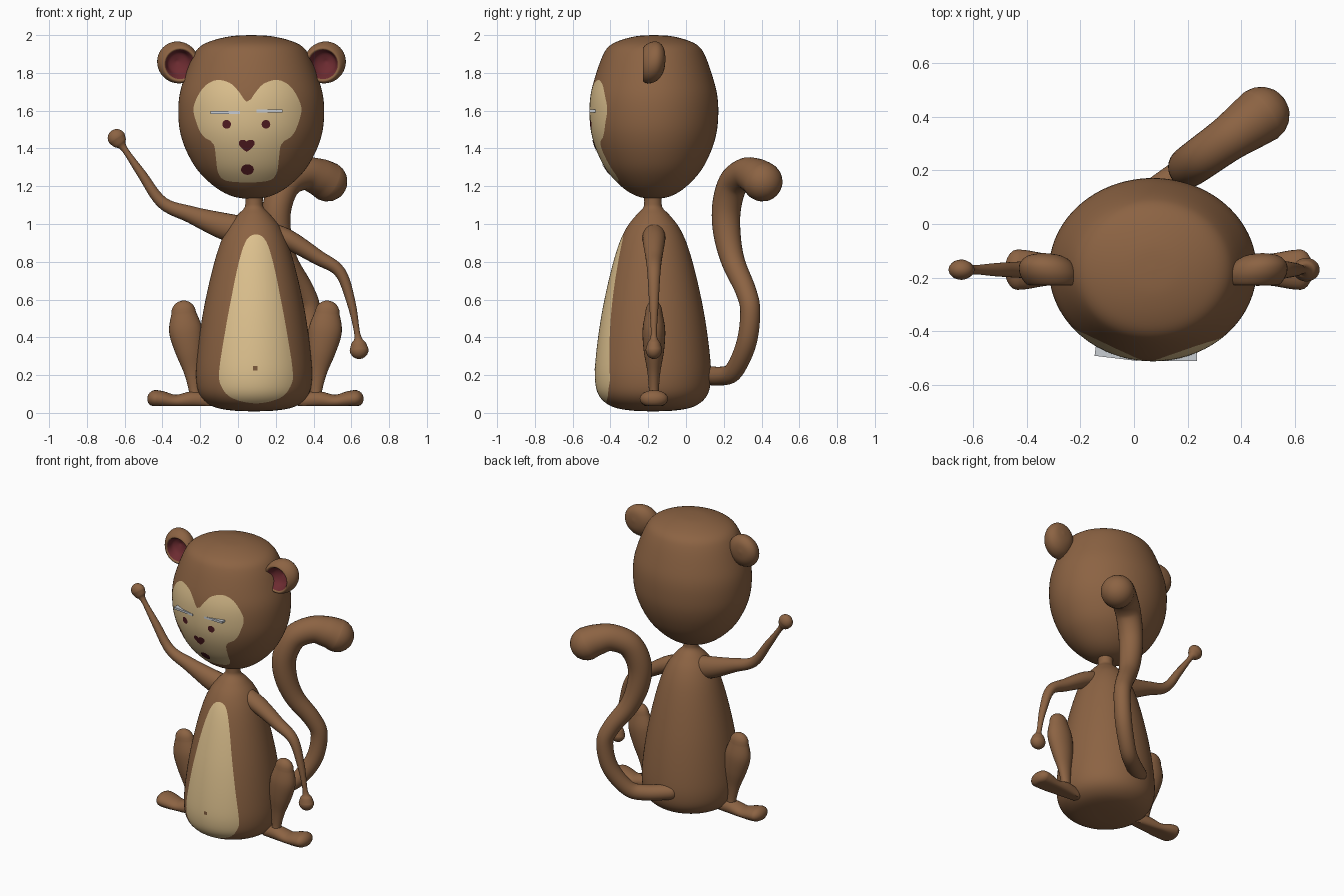
import bpy, bmesh, math
from mathutils import Vector, Matrix
from mathutils.bvhtree import BVHTree

if "Cube" in bpy.data.objects:
    bpy.data.objects.remove(bpy.data.objects["Cube"])


def material(name, *rgb):
    m = bpy.data.materials.new(name)
    m.diffuse_color = (*rgb, 1)
    m.use_nodes = True
    m.node_tree.nodes["Principled BSDF"].inputs["Base Color"].default_value = m.diffuse_color
    return m


BROWN = material("brown fur", 0.262, 0.125, 0.056)
TAN = material("tan skin", 0.72, 0.53, 0.27)
EAR = material("inner ear red", 0.15, 0.024, 0.03)
DARK = material("dark maroon", 0.085, 0.012, 0.016)
GREY = material("pale grey", 0.58, 0.61, 0.65)
NAVEL = material("navel brown", 0.2, 0.1, 0.045)
YC = -0.17  # depth of the body's middle


def spline(pts, n=5, closed=False):
    """Catmull-Rom curve through points of any dimension."""
    pts = [Vector(p) for p in pts]
    c, out = len(pts), []
    get = (lambda i: pts[i % c]) if closed else (lambda i: pts[max(0, min(c - 1, i))])
    for i in range(c if closed else c - 1):
        a, b, d, e = get(i - 1), get(i), get(i + 1), get(i + 2)
        for k in range(n):
            t = k / n
            out.append(0.5 * (2 * b + (d - a) * t + (2 * a - 5 * b + 4 * d - e) * t * t
                              + (3 * b - a - 3 * d + e) * t ** 3))
    if not closed:
        out.append(pts[-1])
    return out


def finish(bm, name, *mats):
    me = bpy.data.meshes.new(name)
    for f in bm.faces:
        f.smooth = True
    bm.to_mesh(me)
    bm.free()
    me.set_sharp_from_angle(angle=math.radians(50))
    for m in mats:
        me.materials.append(m)
    ob = bpy.data.objects.new(name, me)
    bpy.context.collection.objects.link(ob)
    return ob


def skin(rings):
    """Join rings of points with quads, closing both ends."""
    bm = bmesh.new()
    rows = [[bm.verts.new(p) for p in r] for r in rings]
    for a, b in zip(rows, rows[1:]):
        for i in range(len(a)):
            j = (i + 1) % len(a)
            bm.faces.new((a[i], a[j], b[j], b[i]))
    bmesh.ops.remove_doubles(bm, verts=bm.verts, dist=1e-5)
    bmesh.ops.recalc_face_normals(bm, faces=bm.faces)
    return bm


def lathe(profile, cx=0, cy=0, sy=1, sides=64, n=5):
    angles = [2 * math.pi * i / sides for i in range(sides)]
    return skin([[(cx + max(0, r) * math.cos(a), cy + max(0, r) * sy * math.sin(a), z)
                  for a in angles] for r, z in spline(profile, n)])


def limb(name, pts, normal=(0, 1, 0), floor=None, sides=24):
    """Round-ended tube through (x, y, z, radius, radius along normal)."""
    pts = spline(pts, 6)
    pos = [p.to_3d() if len(p) == 3 else Vector(p[:3]) for p in pts]
    u = Vector(normal).normalized()
    rings = []

    def ring(c, t, r, ru):
        v = t.cross(u)
        angles = [2 * math.pi * i / sides for i in range(sides)]
        rings.append([c + v * r * math.cos(a) + u * ru * math.sin(a) for a in angles])

    def cap(i, t, side):
        steps = range(5, 0, -1) if side < 0 else range(1, 6)
        for k in steps:
            a = k / 5 * math.pi / 2
            s = max(0, math.cos(a)) if k < 5 else 0
            ring(pos[i] + t * side * pts[i][3] * math.sin(a), t, pts[i][3] * s, pts[i][4] * s)

    last = len(pos) - 1
    for i in range(last + 1):
        t = (pos[min(i + 1, last)] - pos[max(i - 1, 0)]).normalized()
        if i == 0:
            cap(i, t, -1)
        ring(pos[i], t, pts[i][3], pts[i][4])
        if i == last:
            cap(i, t, 1)
    if floor is not None:
        for r in rings:
            for p in r:
                p.z = max(p.z, floor)
    return finish(skin(rings), name, BROWN)


def mirrored(cx, half):
    """Closed outline from its right half, listed from top to bottom."""
    left = [(-d, z) for d, z in reversed(half) if d > 0]
    return [(cx + d, z) for d, z in half + left]


def paint(bm, outline, index):
    """Cut an x-z outline into the front of the mesh and colour its inside."""
    def inside(p):
        hit = False
        if p.y > YC:
            return False
        for a, b in zip(outline, outline[1:] + outline[:1]):
            if (a[1] > p.z) != (b[1] > p.z):
                hit ^= p.x < a[0] + (p.z - a[1]) / (b[1] - a[1]) * (b[0] - a[0])
        return hit
    state = {v: inside(v.co) for v in bm.verts}
    cuts = []
    for e in [e for e in bm.edges if state[e.verts[0]] != state[e.verts[1]]]:
        v, w = e.verts
        lo, hi = 0.0, 1.0
        for _ in range(12):
            mid = (lo + hi) / 2
            if inside(v.co.lerp(w.co, mid)) == state[v]:
                lo = mid
            else:
                hi = mid
        cuts.append(bmesh.utils.edge_split(e, v, min(0.97, max(0.03, lo)))[1])
    bmesh.ops.connect_verts(bm, verts=cuts)
    for f in bm.faces:
        if inside(f.calc_center_median()):
            f.material_index = index


def decal(name, tree, outline, mat):
    """Thin patch laid on the front surface."""
    bm = bmesh.new()
    vs = []
    for x, z in outline:
        y = tree.ray_cast(Vector((x, -2, z)), Vector((0, 1, 0)))[0].y
        vs.append(bm.verts.new((x, y - 0.004, z)))
    f = bm.faces.new(vs)
    f.normal_update()
    if f.normal.y > 0:
        f.normal_flip()
    bmesh.ops.triangulate(bm, faces=[f])
    finish(bm, name, mat)


def oval(x, z, rx, rz, n=20):
    return [(x + rx * math.cos(2 * math.pi * i / n), z + rz * math.sin(2 * math.pi * i / n))
            for i in range(n)]


# Body with neck and belly patch
body = lathe([(0, 0.008), (0.12, 0.013), (0.22, 0.035), (0.285, 0.09), (0.307, 0.18), (0.30, 0.32),
              (0.272, 0.52), (0.23, 0.72), (0.185, 0.88), (0.14, 0.98), (0.09, 1.045),
              (0.052, 1.085), (0.046, 1.12), (0.046, 1.18), (0, 1.18)], 0.085, -0.175, 1, 80)
tree = BVHTree.FromBMesh(body)
paint(body, [tuple(p) for p in spline(mirrored(0.095, [
    (0, 0.945), (0.05, 0.915), (0.09, 0.80), (0.13, 0.61), (0.165, 0.42), (0.195, 0.22),
    (0.185, 0.145), (0.13, 0.08), (0, 0.05)]), 5, True)], 1)
finish(body, "body", BROWN, TAN)
decal("navel", tree, [(0.08, 0.225), (0.102, 0.225), (0.102, 0.247), (0.08, 0.247)], NAVEL)

# Head with face patch
head = lathe([(0, 2.0), (0.10, 1.995), (0.20, 1.973), (0.27, 1.94), (0.31, 1.885), (0.352, 1.78),
              (0.38, 1.68), (0.386, 1.58), (0.375, 1.48), (0.34, 1.38), (0.28, 1.28),
              (0.19, 1.195), (0.10, 1.147), (0, 1.13)], 0.07, YC, 0.883, 96)
tree = BVHTree.FromBMesh(head)
paint(head, [tuple(p) for p in spline(mirrored(0.05, [
    (0, 1.645), (0.045, 1.70), (0.09, 1.745), (0.165, 1.762), (0.235, 1.72), (0.285, 1.62),
    (0.268, 1.53), (0.235, 1.465), (0.18, 1.425), (0.166, 1.34), (0.155, 1.27),
    (0.115, 1.23), (0, 1.22)]), 5, True)], 1)
finish(head, "head", BROWN, TAN)

# Eyes, nose and mouth
for side, x in (("left", -0.06), ("right", 0.148)):
    decal(side + "_eye", tree, oval(x, 1.528, 0.023, 0.023), DARK)
decal("mouth", tree, oval(0.05, 1.288, 0.034, 0.028), DARK)
decal("nose", tree, mirrored(0.046, [(0, 1.437), (0.012, 1.446), (0.03, 1.446), (0.042, 1.434),
                                     (0.04, 1.418), (0.02, 1.395), (0, 1.382)]), DARK)

# Brow plates
for side, x, y, z, turn in (("left", -0.066, -0.482, 1.59, -0.12), ("right", 0.156, -0.492, 1.598, 0)):
    bm = bmesh.new()
    bmesh.ops.create_cube(bm, size=1, matrix=Matrix.Translation((x, y, z))
                          @ Matrix.Rotation(turn, 4, 'Z') @ Matrix.Diagonal((0.158, 0.036, 0.014, 1)))
    finish(bm, side + "_brow", GREY)

# Cupped ears, opening slightly inward and down
for side, x, d in (("left", -0.32, 1), ("right", 0.463, -1)):
    ear = lathe([(0, -0.062), (0.06, -0.053), (0.098, -0.025), (0.109, 0.012), (0.1, 0.045),
                 (0.085, 0.058), (0.07, 0.04), (0.05, 0.008), (0, -0.012)], sides=40, n=4)
    for f in ear.faces:
        c = f.calc_center_median()
        f.material_index = int(c.z > -0.03 and c.xy.length < 0.077)
    shear = Matrix.Identity(4)
    shear[0][1], shear[2][1] = -0.25 * d, 0.25
    ear.transform(Matrix.Translation((x, YC, 1.858)) @ shear @ Matrix.Rotation(math.pi / 2, 4, 'X'))
    finish(ear, side + "_ear", BROWN, EAR)

# Arms: one raised, one hanging
limb("raised_arm", [(x, YC, z, r, ry) for x, z, r, ry in (
    (0.03, 0.965, 0.075, 0.065), (-0.08, 0.99, 0.07, 0.06), (-0.25, 1.05, 0.045, 0.045),
    (-0.40, 1.113, 0.032, 0.032), (-0.51, 1.265, 0.024, 0.025), (-0.60, 1.395, 0.017, 0.017),
    (-0.625, 1.43, 0.038, 0.03), (-0.642, 1.455, 0.048, 0.038))])
limb("hanging_arm", [(x, YC, z, r, ry) for x, z, r, ry in (
    (0.16, 0.955, 0.058, 0.058), (0.27, 0.915, 0.052, 0.06), (0.42, 0.825, 0.04, 0.045),
    (0.54, 0.745, 0.031, 0.035), (0.60, 0.58, 0.023, 0.025), (0.632, 0.415, 0.016, 0.016),
    (0.638, 0.37, 0.038, 0.034), (0.641, 0.335, 0.05, 0.044))])

# Legs and flat-soled feet
for side, s in (("left", -1), ("right", 1)):
    limb(side + "_leg", [(0.0925 + s * d, YC, z, r, ry) for d, z, r, ry in (
        (0.38, 0.53, 0.065, 0.045), (0.37, 0.44, 0.088, 0.06), (0.35, 0.33, 0.075, 0.054),
        (0.332, 0.22, 0.048, 0.035), (0.322, 0.13, 0.033, 0.027), (0.32, 0.08, 0.03, 0.03))])
    limb(side + "_foot", [(0.0925 + s * d, YC, z, r, ry) for d, z, r, ry in (
        (0.25, 0.065, 0.04, 0.04), (0.33, 0.07, 0.045, 0.052), (0.42, 0.06, 0.036, 0.06),
        (0.49, 0.07, 0.044, 0.072), (0.527, 0.075, 0.046, 0.075))], floor=0.037)

# Curling tail, lying in one slanted upright plane
limb("tail", [(0.2 + (y - 0.21) * 1.4, y, z, r, r) for y, z, r in (
    (0.10, 0.20, 0.05), (0.19, 0.195, 0.05), (0.255, 0.225, 0.05), (0.32, 0.37, 0.053),
    (0.34, 0.54, 0.053), (0.315, 0.65, 0.055), (0.25, 0.80, 0.062), (0.217, 0.95, 0.072),
    (0.215, 1.09, 0.077), (0.25, 1.215, 0.08), (0.315, 1.265, 0.085), (0.37, 1.25, 0.098),
    (0.405, 1.225, 0.106))], normal=(1, -1.4, 0), sides=28)
